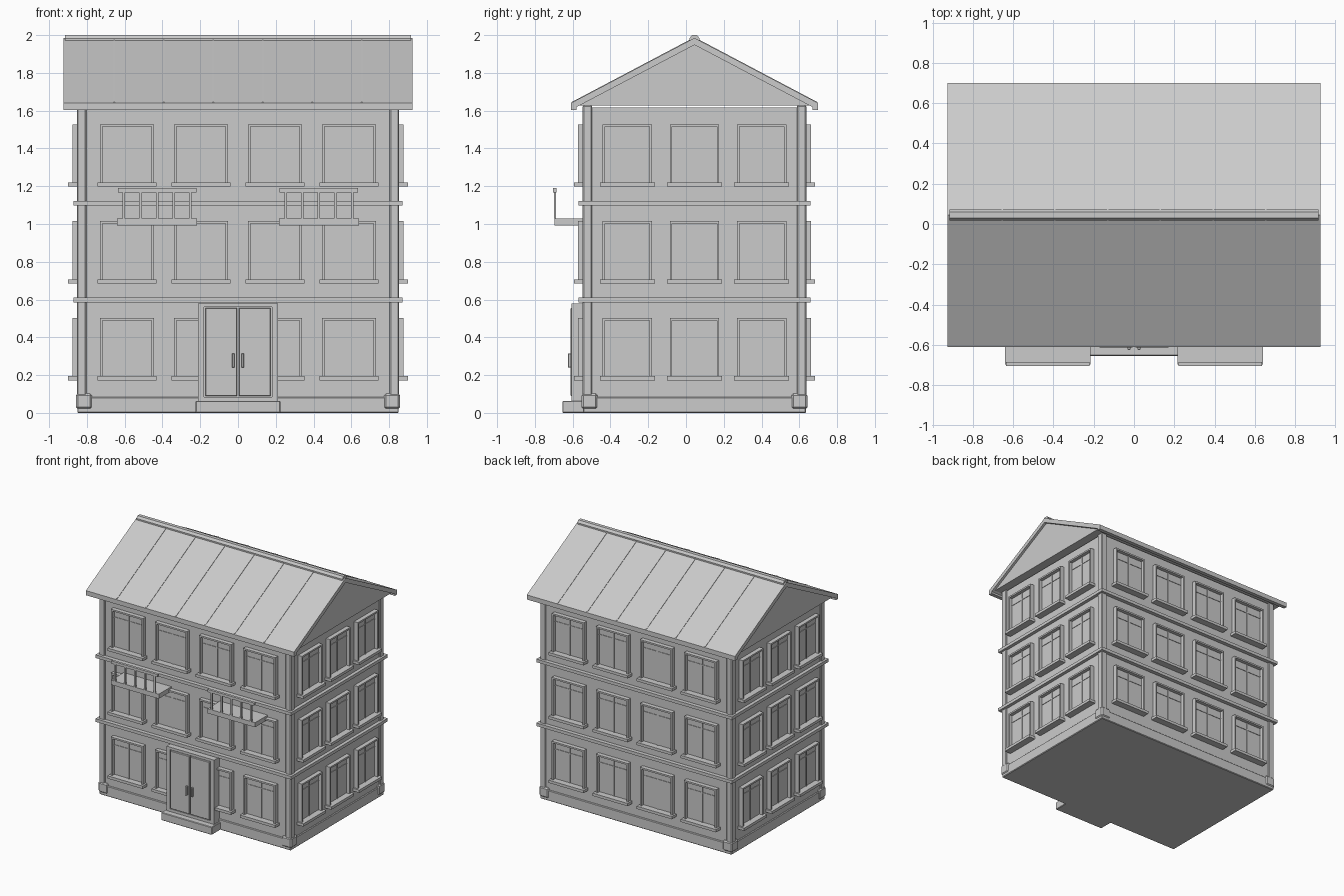
import bpy, bmesh, math
from mathutils import Matrix, Vector

cube = bpy.data.objects.get("Cube")
if cube:
    bpy.data.objects.remove(cube, do_unlink=True)

stone = bpy.data.materials.new("light_grey")
stone.use_nodes = True
GREY = (0.6, 0.6, 0.6, 1)
stone.diffuse_color = GREY
stone.node_tree.nodes["Principled BSDF"].inputs["Base Color"].default_value = GREY

CY = 0.045            # depth centre of the house
HX, HY = 0.843, 0.582  # half size of the walls


def add_box(bm, x, y, z):
    """Box from three (low, high) ranges."""
    size = Vector((x[1] - x[0], y[1] - y[0], z[1] - z[0]))
    mid = Vector((sum(x), sum(y), sum(z))) / 2
    bmesh.ops.create_cube(bm, size=1, matrix=Matrix.Translation(mid) @ Matrix.Diagonal(size).to_4x4())


def to_mesh(name, bm):
    bmesh.ops.recalc_face_normals(bm, faces=bm.faces)
    mesh = bpy.data.meshes.new(name)
    bm.to_mesh(mesh)
    bm.free()
    mesh.materials.append(stone)
    return mesh


def place(name, mesh, loc=(0, 0, 0), turn=0.0, bevel=0.0):
    ob = bpy.data.objects.new(name, mesh)
    bpy.context.collection.objects.link(ob)
    ob.location = loc
    ob.rotation_euler.z = turn
    if bevel:
        mod = ob.modifiers.new("bevel", 'BEVEL')
        mod.width = bevel
        mod.segments = 1
    return ob


def box(name, x, y, z, bevel=0.0):
    bm = bmesh.new()
    add_box(bm, x, y, z)
    return place(name, to_mesh(name, bm), bevel=bevel)


def around(half):
    return (CY - half, CY + half)


def sym(half):
    return (-half, half)


def extrude_x(name, profile, half):
    """Prism along x from a (y, z) profile, y measured from the ridge."""
    bm = bmesh.new()
    face = bm.faces.new([bm.verts.new((-half, CY + y, z)) for y, z in profile])
    new = bmesh.ops.extrude_face_region(bm, geom=[face], use_keep_orig=True)["geom"]
    bmesh.ops.translate(bm, vec=(2 * half, 0, 0), verts=[v for v in new if isinstance(v, bmesh.types.BMVert)])
    return place(name, to_mesh(name, bm))


# Walls, base and storey bands
box("walls", sym(HX), around(HY), (0.0, 1.618))
box("base_course", sym(0.851), around(0.591), (0.0, 0.085), 0.005)
for i, z in enumerate((0.585, 1.098)):
    box(f"storey_band_{i + 1}", sym(0.87), around(0.613), (z, z + 0.025))

# Corner pilasters and their plinths
for sx, side in ((-1, "right"), (1, "left")):
    for sy, end in ((-1, "front"), (1, "back")):
        def corner(edge_x, edge_y, w):
            return (sorted((sx * edge_x, sx * (edge_x - w))),
                    sorted((CY + sy * edge_y, CY + sy * (edge_y - w))))
        box(f"pilaster_{end}_{side}", *corner(0.853, 0.592, 0.05), (0.05, 1.628), 0.006)
        box(f"plinth_{end}_{side}", *corner(0.858, 0.598, 0.085), (0.02, 0.102), 0.01)


# Window facing -y, its wall plane at y = 0 and sill bottom at z = 0
def window_mesh(name, width, height=0.33):
    bm = bmesh.new()
    h, t, sill = width / 2, 0.013, 0.022
    for s in (-1, 1):
        add_box(bm, sorted((s * h, s * (h - t))), (-0.034, 0.01), (sill, height))
    add_box(bm, sym(h - t), (-0.034, 0.01), (height - t, height))
    add_box(bm, sym(h + 0.014), (-0.056, 0.01), (0, sill))
    add_box(bm, sym(h - t), (-0.006, 0.01), (sill, height - t))
    add_box(bm, sym(0.005), (-0.012, 0), (sill, height - t))
    add_box(bm, sym(h - t), (-0.01, 0), (height * 0.77, height * 0.77 + 0.008))
    return to_mesh(name, bm)


wide = window_mesh("wide_window", 0.285)
narrow = window_mesh("narrow_window", 0.262)
for row, z in enumerate((0.172, 0.685, 1.198)):
    for col, x in enumerate((-0.588, -0.196, 0.196, 0.588)):
        place(f"front_window_{row}_{col}", wide, (x, CY - HY, z))
        place(f"back_window_{row}_{col}", wide, (x, CY + HY, z), math.pi)
    for col, dy in enumerate((-0.355, 0, 0.355)):
        place(f"left_window_{row}_{col}", narrow, (HX, CY + dy, z), math.pi / 2)
        place(f"right_window_{row}_{col}", narrow, (-HX, CY + dy, z), -math.pi / 2)

# Entrance: step, frame, two leaves with handles
box("door_step", sym(0.225), (-0.655, -0.5), (0.0, 0.063), 0.004)
box("door_back", sym(0.18), (-0.595, -0.5), (0.063, 0.56))
for s, side in ((-1, "right"), (1, "left")):
    box(f"door_jamb_{side}", sorted((s * 0.212, s * 0.18)), (-0.606, -0.5), (0.063, 0.58))
    box(f"door_leaf_{side}", sorted((s * 0.004, s * 0.173)), (-0.612, -0.55), (0.09, 0.555), 0.003)
    box(f"door_handle_{side}", sorted((s * 0.018, s * 0.032)), (-0.626, -0.606), (0.24, 0.315), 0.003)
box("door_lintel", sym(0.18), (-0.606, -0.5), (0.56, 0.58))
box("door_sill", sym(0.18), (-0.606, -0.5), (0.063, 0.085))

# Balconies with slab, balusters and handrail
for s, side in ((-1, "right"), (1, "left")):
    c = s * 0.428
    box(f"balcony_slab_{side}", (c - 0.212, c + 0.212), (-0.697, -0.53), (0.993, 1.03))
    bm = bmesh.new()
    for i in range(-2, 3):
        x = c + i * 0.088
        add_box(bm, (x - 0.007, x + 0.007), (-0.7, -0.688), (1.03, 1.17))
    place(f"balusters_{side}", to_mesh(f"balusters_{side}", bm))
    box(f"handrail_{side}", (c - 0.207, c + 0.207), (-0.705, -0.685), (1.168, 1.19))

# Roof: gable block, two slopes, eaves, seams and ridge cap
RX, RY, TOP, SLOPE, THICK = 0.925, 0.655, 1.985, 0.527, 0.037


def roof_z(d):
    return TOP - SLOPE * abs(d)


low = 1.627
reach = (TOP - THICK - low) / SLOPE
extrude_x("gable_block", [(-reach, low), (reach, low), (0, TOP - THICK)], 0.905)
eave = roof_z(RY)
extrude_x("roof", [(-RY, eave - THICK), (-RY, eave), (0, TOP), (RY, eave),
                   (RY, eave - THICK), (0, TOP - THICK)], RX)
for s, end in ((-1, "front"), (1, "back")):
    box(f"eave_{end}", sym(RX), sorted((CY + s * RY, CY + s * (RY - 0.03))), (1.603, 1.638))
    for i in range(6):
        seam = extrude_x(f"seam_{end}_{i + 1}",
                         [(s * (RY - 0.005), eave), (0, TOP), (0, TOP + 0.004), (s * (RY - 0.005), eave + 0.006)], 0.004)
        seam.location.x = -0.655 + 0.262 * i
extrude_x("ridge_cap", [(-0.027, 1.965), (-0.027, 1.982), (-0.014, 2.0),
                        (0.014, 2.0), (0.027, 1.982), (0.027, 1.965)], 0.915)
